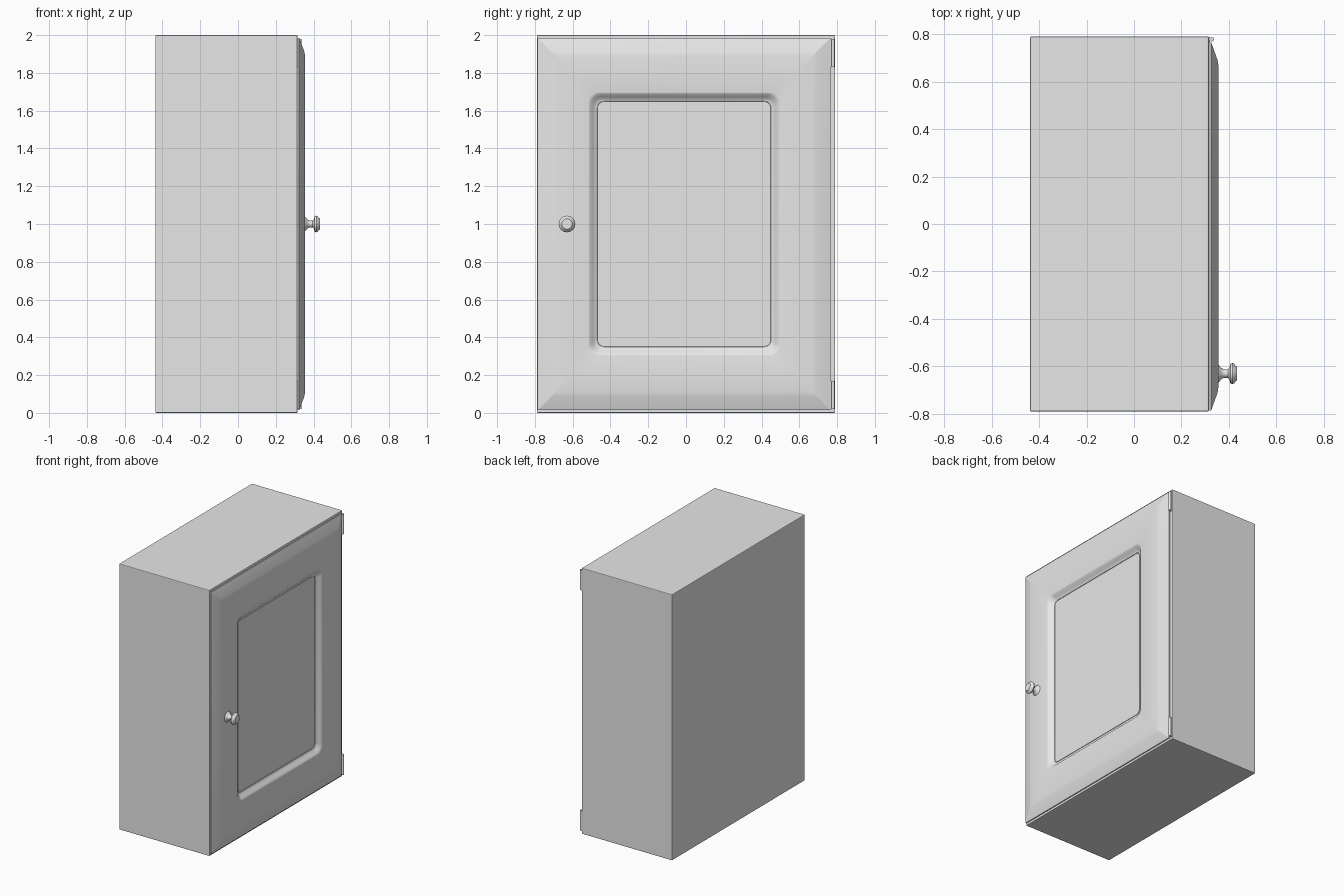
import bpy, bmesh, math
from mathutils import Vector

old = bpy.data.objects.get("Cube")
if old:
    bpy.data.objects.remove(old, do_unlink=True)


def material(name, value):
    mat = bpy.data.materials.new(name)
    mat.use_nodes = True
    colour = (value, value, value, 1)
    mat.diffuse_color = colour
    mat.node_tree.nodes["Principled BSDF"].inputs["Base Color"].default_value = colour
    return mat


GREY = material("light_grey", 0.8)


def finish(name, bm, smooth=None):
    bmesh.ops.recalc_face_normals(bm, faces=bm.faces)
    mesh = bpy.data.meshes.new(name)
    bm.to_mesh(mesh)
    bm.free()
    mesh.materials.append(GREY)
    obj = bpy.data.objects.new(name, mesh)
    bpy.context.collection.objects.link(obj)
    if smooth:
        bpy.ops.object.select_all(action="DESELECT")
        bpy.context.view_layer.objects.active = obj
        obj.select_set(True)
        bpy.ops.object.shade_smooth_by_angle(angle=math.radians(smooth))
    return obj


def box(bm, low, high):
    low, high = Vector(low), Vector(high)
    verts = bmesh.ops.create_cube(bm, size=1)["verts"]
    for v in verts:
        v.co = (low + high) / 2 + v.co * (high - low)


def bridge(bm, a, b):
    for i in range(len(a)):
        j = (i + 1) % len(a)
        bm.faces.new((a[i], a[j], b[j], b[i]))


# Carcass: a box hollowed out from its door side
FRONT = 0.315
bm = bmesh.new()
box(bm, (-0.437, -0.79, 0), (FRONT, 0.79, 2))
face = max(bm.faces, key=lambda f: f.calc_center_median().x)
bmesh.ops.inset_region(bm, faces=[face], thickness=0.05)
inner = bmesh.ops.extrude_discrete_faces(bm, faces=[face])["faces"][0]
for v in inner.verts:
    v.co.x = -0.39
carcass = finish("cabinet_carcass", bm)
bevel = carcass.modifiers.new("soft_edges", "BEVEL")
bevel.width = 0.005
bevel.segments = 2

# Shelf inside the carcass
bm = bmesh.new()
box(bm, (-0.39, -0.74, 0.985), (0.25, 0.74, 1.015))
finish("shelf", bm)

# Door: nested rounded rectangles, chamfered outside and coved inside
DOOR_Y = -0.01


def rounded_loop(bm, x, half_y, half_z, radius, steps=6):
    loop = []
    for corner, (sy, sz) in enumerate([(1, 1), (-1, 1), (-1, -1), (1, -1)]):
        for k in range(steps + 1):
            a = math.pi / 2 * (corner + k / steps)
            y = sy * (half_y - radius) + radius * math.cos(a)
            z = sz * (half_z - radius) + radius * math.sin(a)
            loop.append(bm.verts.new((x, DOOR_Y + y, 1 + z)))
    return loop


TOP = 0.355
DEPTH = 0.03
sections = [(FRONT + 0.002, 0.775, 0.985, 0.002),
            (FRONT + 0.01, 0.775, 0.985, 0.002),
            (TOP - 0.003, 0.70, 0.91, 0.002),
            (TOP, 0.68, 0.89, 0.002)]
for k in range(9):
    t = k / 8
    drop = DEPTH * (1 - math.cos(math.pi * t)) / 2
    sections.append((TOP - drop, 0.51 - 0.05 * t, 0.70 - 0.05 * t, 0.06 - 0.025 * t))
# narrow groove around the centre panel
sections += [(TOP - DEPTH - 0.004, 0.458, 0.648, 0.033),
             (TOP - DEPTH - 0.004, 0.455, 0.645, 0.03),
             (TOP - DEPTH, 0.455, 0.645, 0.03)]
bm = bmesh.new()
loops = [rounded_loop(bm, *s) for s in sections]
for a, b in zip(loops, loops[1:]):
    bridge(bm, a, b)
bm.faces.new(loops[0])
bm.faces.new(loops[-1])
finish("door", bm, 15)

# Knob: turned profile around the x axis
profile = [(0.352, 0.04), (0.358, 0.036), (0.366, 0.025), (0.378, 0.018),
           (0.395, 0.018), (0.402, 0.026), (0.406, 0.041), (0.415, 0.044),
           (0.422, 0.041), (0.428, 0.032), (0.434, 0.028)]
bm = bmesh.new()
rings = []
for x, r in profile:
    angles = [math.tau * i / 24 for i in range(24)]
    rings.append([bm.verts.new((x, -0.63 + r * math.cos(a), 1 + r * math.sin(a)))
                  for a in angles])
for a, b in zip(rings, rings[1:]):
    bridge(bm, a, b)
bm.faces.new(rings[0])
bm.faces.new(rings[-1])
finish("knob", bm, 40)

# Hinges: a leaf on the carcass edge with a small barrel
for name, z in (("lower_hinge", 0.095), ("upper_hinge", 1.905)):
    bm = bmesh.new()
    box(bm, (FRONT, 0.762, z - 0.075), (FRONT + 0.006, 0.788, z + 0.075))
    barrel = bmesh.ops.create_cone(bm, cap_ends=True, segments=16, radius1=0.009,
                                   radius2=0.009, depth=0.15)["verts"]
    bmesh.ops.translate(bm, verts=barrel, vec=(FRONT + 0.013, 0.778, z))
    finish(name, bm, 40)
